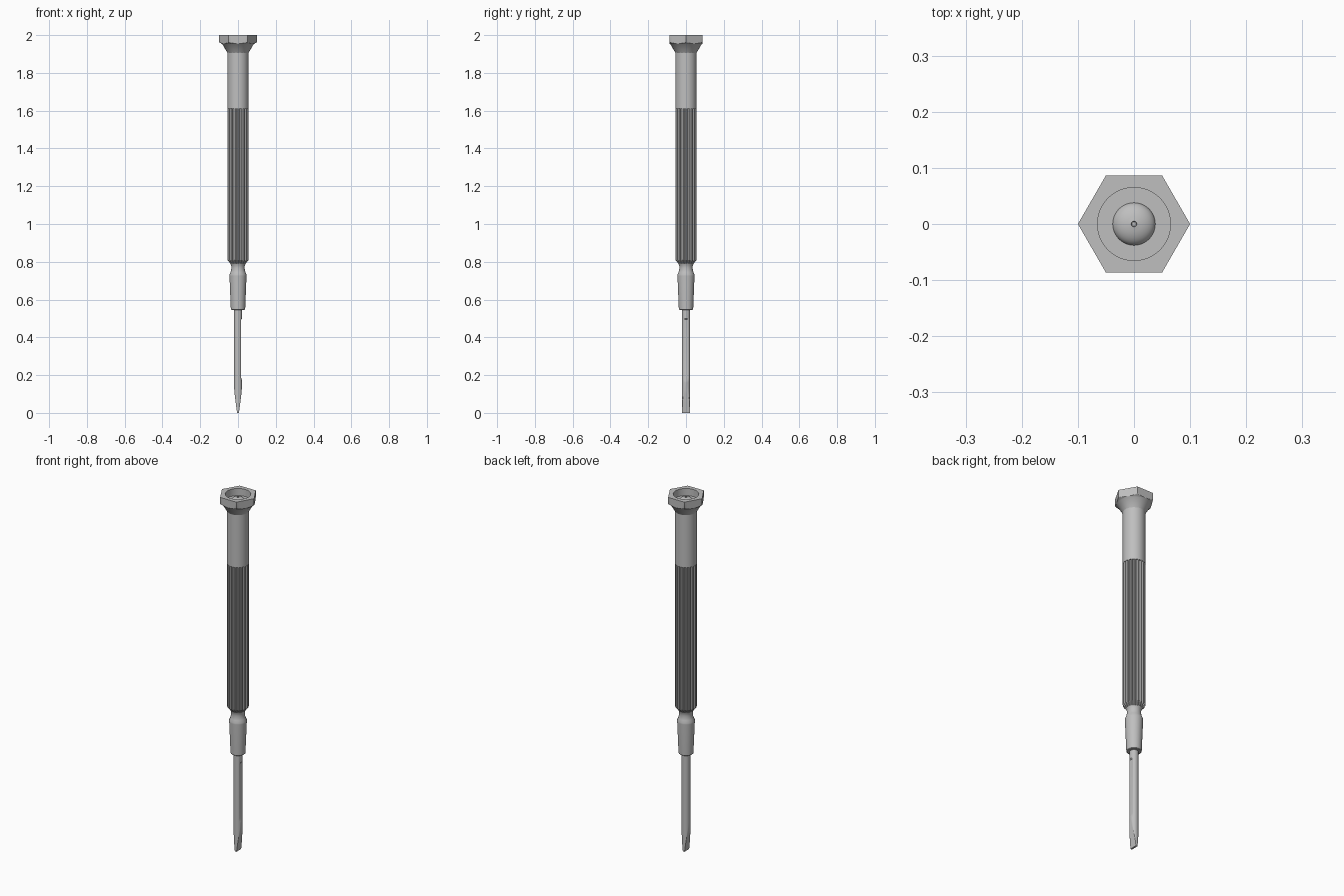
import bpy, bmesh, math

cube = bpy.data.objects.get("Cube")
if cube:
    bpy.data.objects.remove(cube)

steel = bpy.data.materials.new("grey steel")
steel.use_nodes = True
GREY = (0.52, 0.52, 0.52, 1)
steel.diffuse_color = GREY
steel.node_tree.nodes["Principled BSDF"].inputs["Base Color"].default_value = GREY


def loft(name, profile, sides=48, shape=None, angle=30):
    """Stack rings of (radius, z); shape(a, r, z) bends each ring point."""
    bm = bmesh.new()
    rings = []
    for r, z in profile:
        ring = []
        for i in range(sides):
            a = 2 * math.pi * i / sides
            x, y = shape(a, r, z) if shape else (r * math.cos(a), r * math.sin(a))
            ring.append(bm.verts.new((x, y, z)))
        rings.append(ring)
    for low, high in zip(rings, rings[1:]):
        for i in range(sides):
            j = (i + 1) % sides
            bm.faces.new((low[i], low[j], high[j], high[i]))
    bm.faces.new(rings[0][::-1])
    bm.faces.new(rings[-1])
    bmesh.ops.recalc_face_normals(bm, faces=bm.faces)
    mesh = bpy.data.meshes.new(name)
    bm.to_mesh(mesh)
    bm.free()
    mesh.materials.append(steel)
    obj = bpy.data.objects.new(name, mesh)
    bpy.context.collection.objects.link(obj)
    bpy.ops.object.select_all(action='DESELECT')
    obj.select_set(True)
    bpy.context.view_layer.objects.active = obj
    bpy.ops.object.shade_smooth_by_angle(angle=math.radians(angle))
    return obj


# Shaft: a round rod with a ground flat on one side and a wedge blade
BLADE = [(0, 0.005), (0.06, 0.013), (0.11, 0.019), (0.17, 0.023)]
ROD = 0.022


def blade_half(z):
    for (z0, w0), (z1, w1) in zip(BLADE, BLADE[1:]):
        if z <= z1:
            return w0 + (w1 - w0) * (z - z0) / (z1 - z0)
    return ROD


def shaft_shape(a, r, z):
    half = blade_half(z)
    right = 0.017 if 0.18 < z < 0.5 else half
    return max(-half, min(right, r * math.cos(a))), r * math.sin(a)


shaft_z = [0.01 * i for i in range(18)] + [0.185, 0.495, 0.5, 0.56]
loft("shaft", [(ROD, z) for z in shaft_z], 48, shaft_shape)

# Collar and waisted neck
loft("collar", [(0.034, 0.545), (0.038, 0.548), (0.045, 0.725), (0.045, 0.732),
                (0.039, 0.745), (0.036, 0.757), (0.035, 0.77), (0.036, 0.78),
                (0.04, 0.79)])

# Fluted grip: each flute is four points, two on the ridge and two in the groove
FLUTES = 20


def flute_shape(a, r, z):
    step = round(a * FLUTES * 4 / (2 * math.pi)) % 4
    r = min(r, 0.056 if step < 2 else 0.049)
    return r * math.cos(a), r * math.sin(a)


loft("fluted_grip", [(0.04, 0.79), (0.056, 0.81), (0.056, 1.612)],
     FLUTES * 4, flute_shape, 20)

# Plain upper barrel
loft("barrel", [(0.056, 1.612), (0.056, 1.91)])


# Hexagonal swivel cap with a conical underside and round socket
def hex_shape(a, r, z):
    off = (a + 1e-9) % (math.pi / 3) - math.pi / 6
    r = min(r, 0.1 * math.cos(math.pi / 6) / math.cos(off))
    return r * math.cos(a), r * math.sin(a)


cone = [(0.055, 1.905), (0.083, 1.952)]
cone += [(0.083 + 0.003 * i, 1.952 + 0.0018 * i) for i in range(1, 7)]
loft("hex_cap", cone + [(0.11, 2.0), (0.065, 2.0), (0.065, 1.96), (0.03, 1.96)],
     96, hex_shape)

# Domed pivot in the socket, with a small centre dimple
dome = [(0.038 * math.cos(t), 1.96 + 0.022 * math.sin(t))
        for t in (math.radians(10 * i) for i in range(9))]
loft("pivot_dome", dome + [(0.005, 1.982), (0.004, 1.975)])
